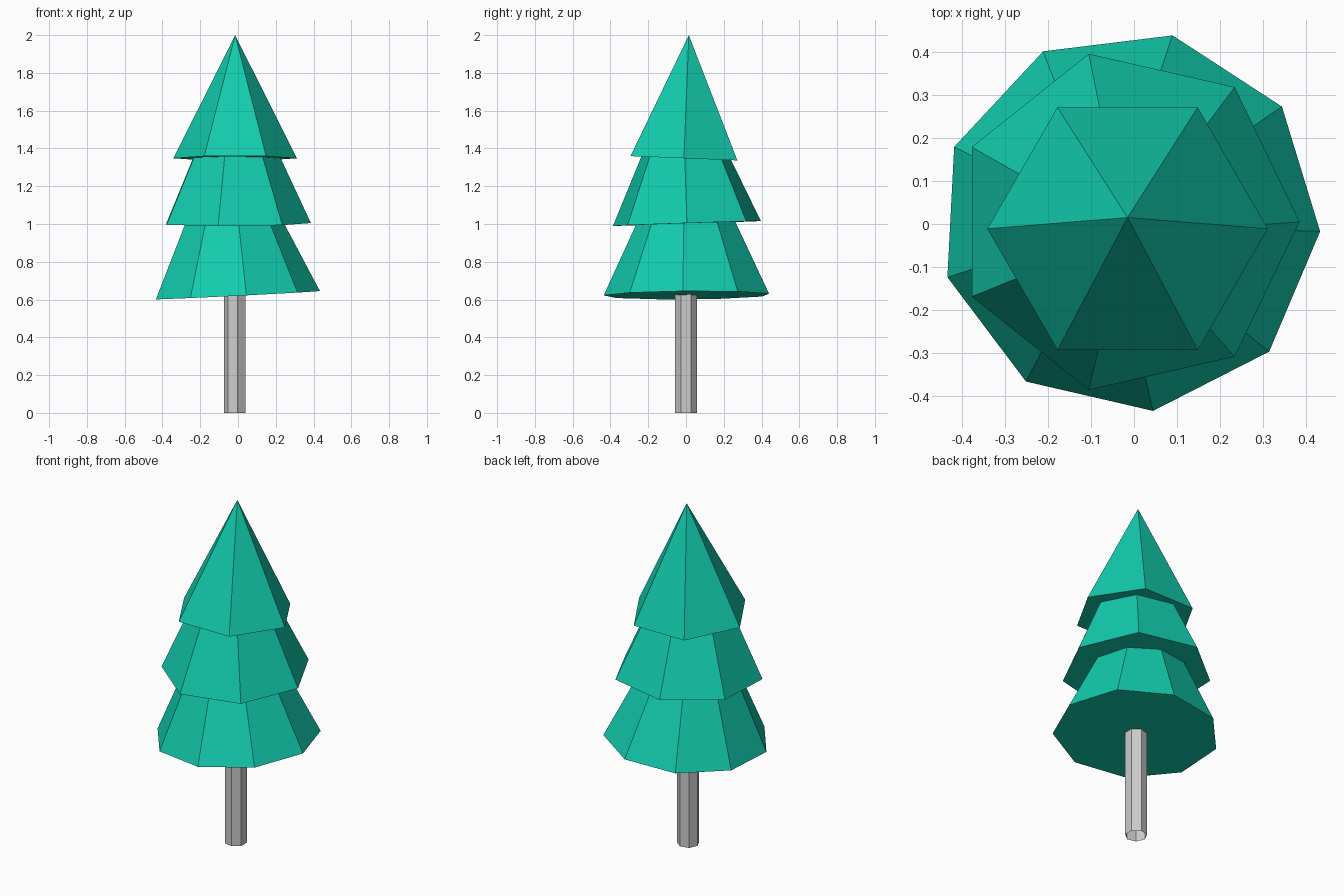
import bpy
import math
from mathutils import Matrix

if "Cube" in bpy.data.objects:
    bpy.data.objects.remove(bpy.data.objects["Cube"])

green = bpy.data.materials.new("foliage_green")
green.diffuse_color = (0.006, 0.6, 0.42, 1)
green.use_nodes = True
green.node_tree.nodes["Principled BSDF"].inputs["Base Color"].default_value = green.diffuse_color


def tier(name, sides, radius, height, base, turn, tilt_x=0.0, tilt_y=0.0):
    """Closed, slightly tilted cone; base is the centre of its underside."""
    verts = []
    for i in range(sides):
        a = math.radians(turn) + 2 * math.pi * i / sides
        verts.append((radius * math.cos(a), radius * math.sin(a), 0))
    verts.append((0, 0, height))
    faces = [(i, (i + 1) % sides, sides) for i in range(sides)]
    faces.append(tuple(reversed(range(sides))))
    mesh = bpy.data.meshes.new(name)
    mesh.from_pydata(verts, [], faces)
    mesh.transform(Matrix.Translation(base)
                   @ Matrix.Rotation(tilt_y, 4, 'Y')
                   @ Matrix.Rotation(tilt_x, 4, 'X'))
    mesh.materials.append(green)
    obj = bpy.data.objects.new(name, mesh)
    bpy.context.collection.objects.link(obj)


# Foliage: three overlapping cones, each leaning a little differently
tier("foliage_top", 6, 0.327, 0.652, (-0.015, -0.011, 1.348), 0, tilt_x=-0.04)
tier("foliage_middle", 7, 0.402, 0.875, (-0.016, 0.005, 1.003), 0, tilt_x=0.033, tilt_y=-0.005)
tier("foliage_bottom", 9, 0.445, 0.95, (-0.010, 0.006, 0.623), -3, tilt_x=0.008, tilt_y=-0.05)

# Trunk: seven-sided tube, open at the bottom, ending inside the lowest tier
bpy.ops.mesh.primitive_cylinder_add(vertices=7, radius=0.06, depth=0.66,
                                    end_fill_type='NOTHING',
                                    location=(-0.015, 0, 0.33),
                                    rotation=(0, 0, math.pi / 2))
bpy.context.object.name = "trunk"
